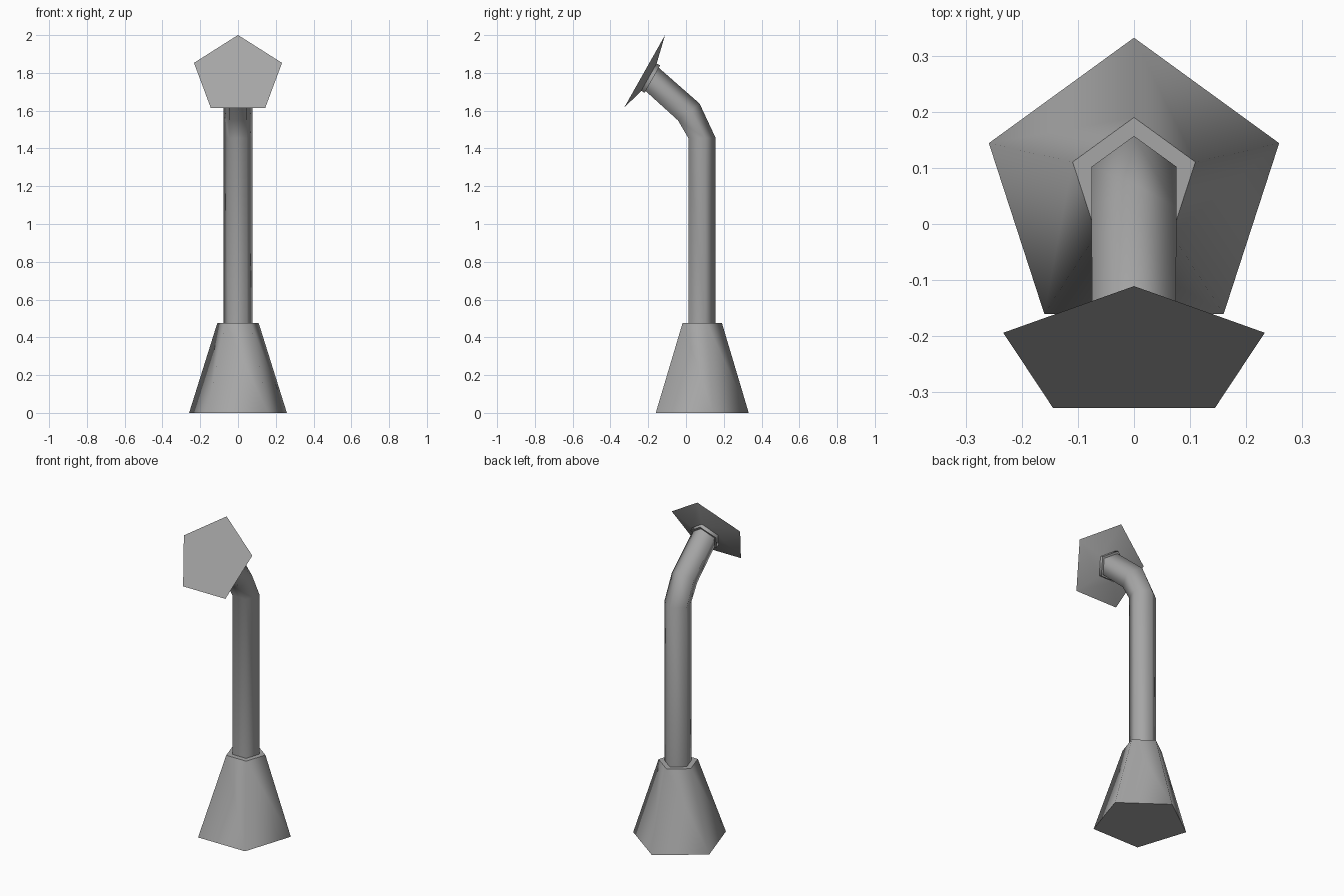
import bpy
import bmesh
from math import sin, cos, radians, tau
from mathutils import Vector

cube = bpy.data.objects.get("Cube")
if cube:
    bpy.data.objects.remove(cube, do_unlink=True)

grey = bpy.data.materials.new("metal grey")
grey.use_nodes = True
colour = (0.38, 0.38, 0.38, 1)
grey.diffuse_color = colour
grey.node_tree.nodes["Principled BSDF"].inputs["Base Color"].default_value = colour

SIDES = 5


def loft(name, rings):
    """Skin pentagon rings given as (y, z, tilt in degrees, radius), with capped ends."""
    bm = bmesh.new()
    loops = []
    for y, z, tilt, radius in rings:
        t = radians(tilt)
        centre, up, side = Vector((0, y, z)), Vector((0, cos(t), sin(t))), Vector((1, 0, 0))
        loops.append([bm.verts.new(centre + radius * (side * sin(tau * i / SIDES) + up * cos(tau * i / SIDES)))
                      for i in range(SIDES)])
    for a, b in zip(loops, loops[1:]):
        for i in range(SIDES):
            j = (i + 1) % SIDES
            bm.faces.new((a[i], a[j], b[j], b[i]))
    bm.faces.new(loops[0])
    bm.faces.new(loops[-1])
    bmesh.ops.recalc_face_normals(bm, faces=bm.faces)
    mesh = bpy.data.meshes.new(name)
    bm.to_mesh(mesh)
    bm.free()
    mesh.materials.append(grey)
    obj = bpy.data.objects.new(name, mesh)
    bpy.context.collection.objects.link(obj)
    # Round the pentagon sides, keep the caps and rims crisp
    bpy.ops.object.select_all(action='DESELECT')
    obj.select_set(True)
    bpy.context.view_layer.objects.active = obj
    bpy.ops.object.shade_smooth_by_angle(angle=radians(73))
    return obj


# Tapered foot
loft("base", [(0.06, 0, 0, 0.272), (0.075, 0.476, 0, 0.115)])

# Upright tube, bending forward in two steps
TILT = 60.6
loft("bent_post", [(0.077, 0.46, 0, 0.08), (0.077, 1.455, 0, 0.08),
                   (0.009, 1.588, 38, 0.08), (-0.195, 1.77, TILT, 0.078)])

# Head: a flat front plate narrowing to a collar behind it
def head_ring(depth, radius):
    t = radians(TILT)
    return (-0.231 + depth * sin(t), 1.787 - depth * cos(t), TILT, radius)


loft("head_plate", [head_ring(0, 0.245), head_ring(0.035, 0.092)])
loft("head_collar", [head_ring(0.03, 0.092), head_ring(0.056, 0.092)])
